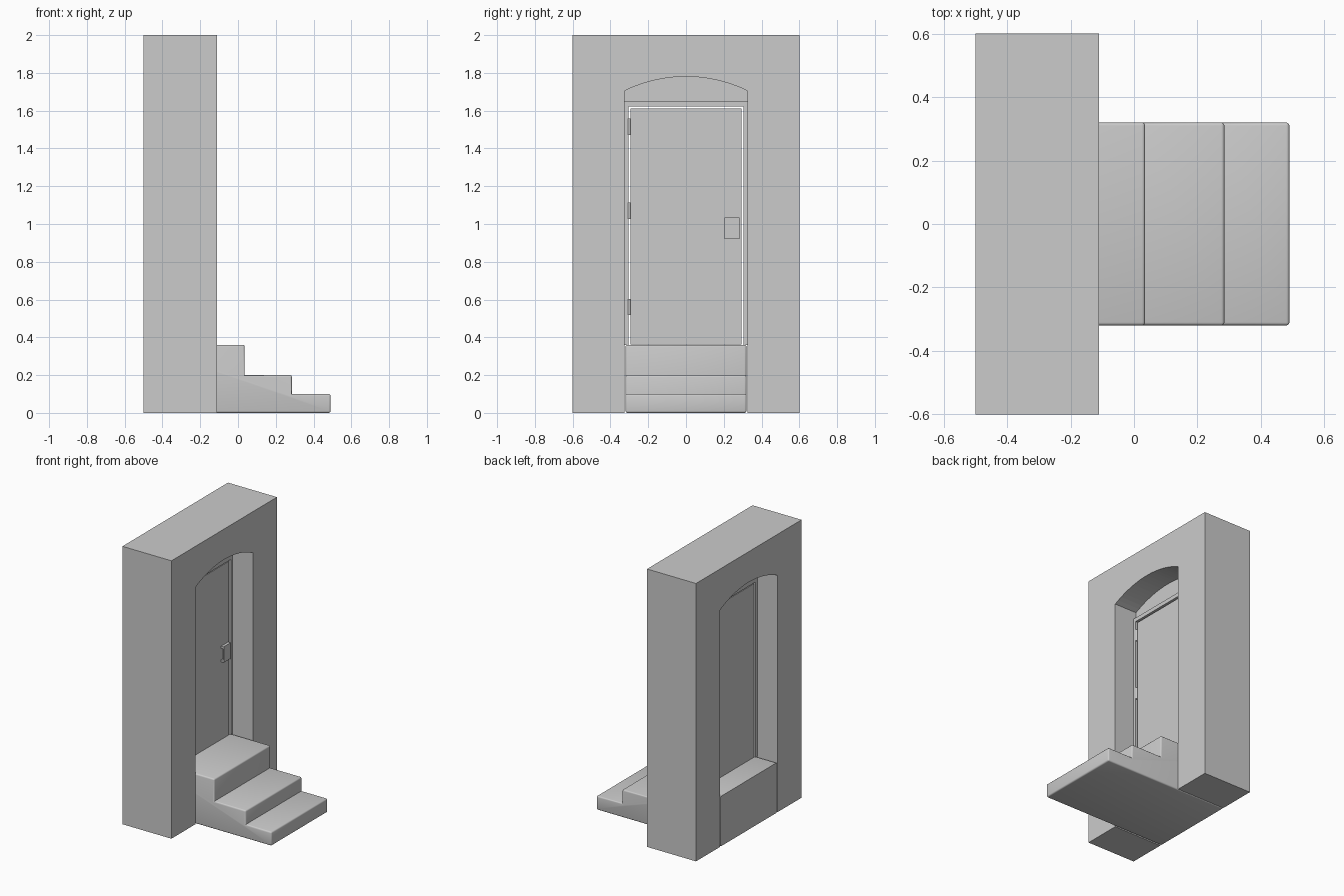
import bpy, bmesh, math
from mathutils import Vector

if "Cube" in bpy.data.objects:
    bpy.data.objects.remove(bpy.data.objects["Cube"])


def finish(name, bm, smooth=False):
    bmesh.ops.recalc_face_normals(bm, faces=bm.faces[:])
    me = bpy.data.meshes.new(name)
    bm.to_mesh(me)
    bm.free()
    ob = bpy.data.objects.new(name, me)
    bpy.context.collection.objects.link(ob)
    if smooth:
        bpy.context.view_layer.objects.active = ob
        ob.select_set(True)
        bpy.ops.object.shade_smooth_by_angle(angle=math.radians(35))
        ob.select_set(False)
    return ob


def prism(points, offset):
    """Closed outline of 3D points extruded along offset."""
    bm = bmesh.new()
    face = bm.faces.new([bm.verts.new(p) for p in points])
    ext = bmesh.ops.extrude_face_region(bm, geom=[face])
    verts = [v for v in ext["geom"] if isinstance(v, bmesh.types.BMVert)]
    bmesh.ops.translate(bm, verts=verts, vec=Vector(offset))
    bmesh.ops.recalc_face_normals(bm, faces=bm.faces[:])
    return bm


def slab(name, outline_yz, x0, x1):
    return finish(name, prism([(x0, y, z) for y, z in outline_yz], (x1 - x0, 0, 0)))


def box(name, x0, x1, y0, y1, z0, z1):
    return slab(name, [(y0, z0), (y1, z0), (y1, z1), (y0, z1)], x0, x1)


# Shared arch curve, from +y to -y
HALF, SPRING, RISE = 0.325, 1.705, 0.075
R = (HALF ** 2 + RISE ** 2) / (2 * RISE)
A = math.asin(HALF / R)
N = 20
arch = [(R * math.sin(A - 2 * A * i / N),
         SPRING + RISE - R + R * math.cos(A - 2 * A * i / N)) for i in range(N + 1)]

# Wall with arched opening
slab("wall", [(-HALF, 0), (-0.6, 0), (-0.6, 2), (0.6, 2), (0.6, 0), (HALF, 0)] + arch,
     -0.5, -0.11)

# Stairs with rounded outer edges
steps = [(-0.5, 0), (0.49, 0), (0.49, 0.1), (0.285, 0.1), (0.285, 0.2),
         (0.035, 0.2), (0.035, 0.36), (-0.5, 0.36)]
bm = prism([(x, -0.32, z) for x, z in steps], (0, 0.64, 0))
rounded = [e for e in bm.edges
           if e.is_convex and not all(v.co.x < -0.49 for v in e.verts)]
bmesh.ops.bevel(bm, geom=rounded, offset=0.01, segments=3, profile=0.5, affect='EDGES')
finish("stairs", bm, True)

# Door frame, arch panel above it and door leaf
slab("door_frame", [(-HALF, 0.36), (-HALF, 1.65), (HALF, 1.65), (HALF, 0.36),
                    (0.304, 0.36), (0.304, 1.621), (-0.304, 1.621), (-0.304, 0.36)],
     -0.34, -0.27)
slab("arch_panel", [(-HALF, 1.65), (HALF, 1.65)] + arch, -0.32, -0.29)
box("door", -0.333, -0.277, -0.295, 0.295, 0.362, 1.611)

# Pull handles on both faces
for side, face, d in (("front", -0.277, 1), ("back", -0.333, -1)):
    profile = [(0, 0.92), (0.02, 0.92), (0.02, 1.034), (0, 1.034),
               (0, 1.018), (0.013, 1.018), (0.013, 0.936), (0, 0.936)]
    finish(side + "_handle",
           prism([(face + d * x, 0.205, z) for x, z in profile], (0, 0.078, 0)))

# Hinge barrels
for i, z in enumerate((0.56, 1.07, 1.515)):
    bm = bmesh.new()
    bmesh.ops.create_cone(bm, cap_ends=True, segments=16, radius1=0.007,
                          radius2=0.007, depth=0.085)
    bmesh.ops.translate(bm, verts=bm.verts[:], vec=(-0.274, -0.301, z))
    finish(f"hinge_{i + 1}", bm, True)
